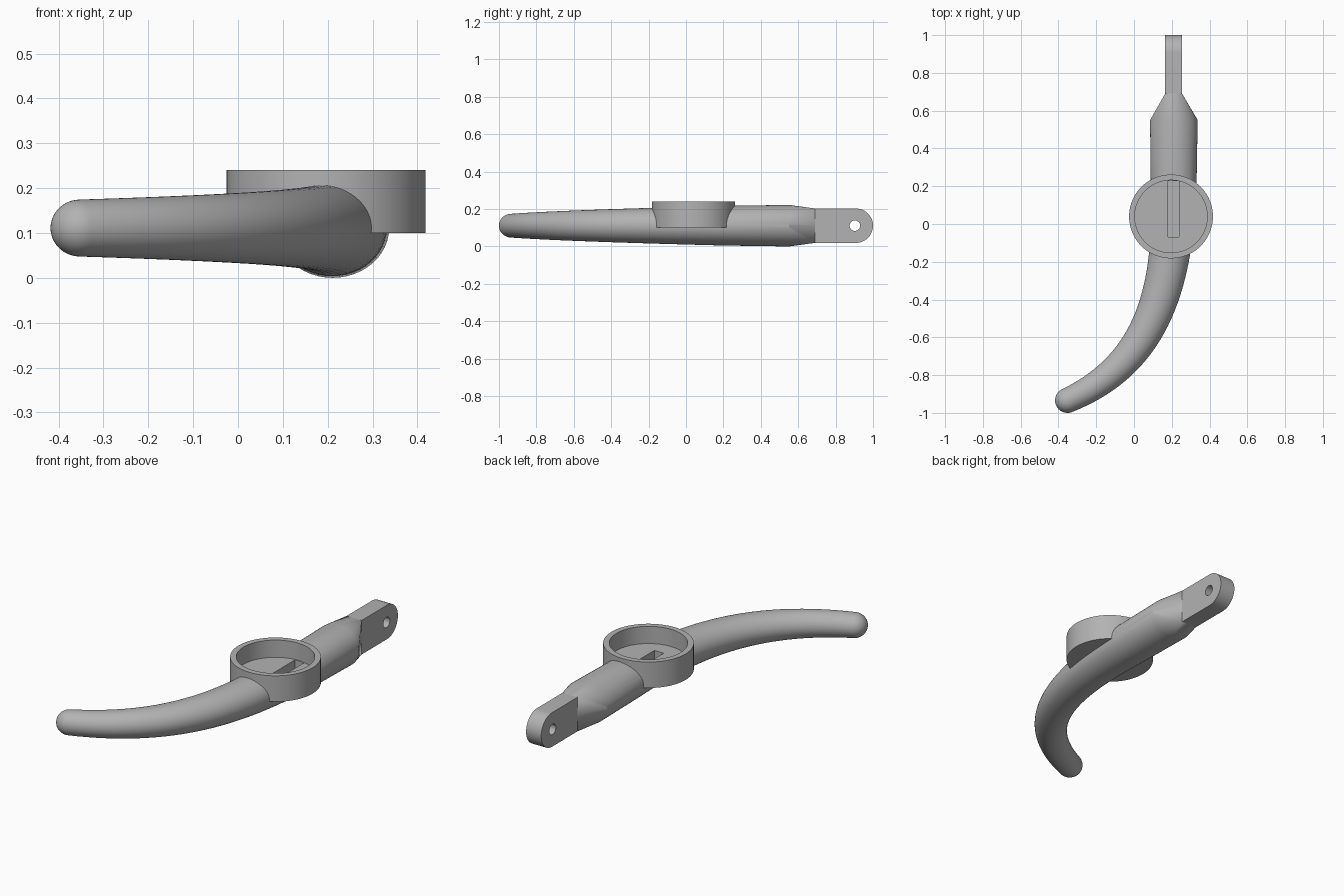
import bpy, bmesh
from math import sin, cos, pi, radians
from mathutils import Vector

if "Cube" in bpy.data.objects:
    bpy.data.objects.remove(bpy.data.objects["Cube"], do_unlink=True)

SIDES = 48
MID_Z = 0.111
CUP = Vector((0.196, 0.04, 0))

grey = bpy.data.materials.new("plain grey")
grey.use_nodes = True
grey.diffuse_color = (0.45, 0.45, 0.45, 1)
grey.node_tree.nodes["Principled BSDF"].inputs["Base Color"].default_value = grey.diffuse_color


def finish(name, bm):
    bmesh.ops.remove_doubles(bm, verts=bm.verts, dist=1e-5)
    bmesh.ops.recalc_face_normals(bm, faces=bm.faces)
    mesh = bpy.data.meshes.new(name)
    bm.to_mesh(mesh)
    bm.free()
    mesh.materials.append(grey)
    obj = bpy.data.objects.new(name, mesh)
    bpy.context.collection.objects.link(obj)
    return obj


def prism(name, points, direction):
    """Extrude a closed outline along a vector."""
    bm = bmesh.new()
    face = bm.faces.new([bm.verts.new(p) for p in points])
    new = bmesh.ops.extrude_face_region(bm, geom=[face])["geom"]
    verts = [v for v in new if isinstance(v, bmesh.types.BMVert)]
    bmesh.ops.translate(bm, verts=verts, vec=direction)
    if face.is_valid and len(face.link_loops if hasattr(face, "link_loops") else []) == 0:
        # keep a cap on the starting end
        caps = [f for f in bm.faces if set(f.verts) == set(face.verts)]
        if not caps:
            bm.faces.new(face.verts)
    return finish(name, bm)


def disc(name, radius, low, high, count=96):
    pts = [CUP + Vector((radius * cos(2 * pi * i / count),
                         radius * sin(2 * pi * i / count), low)) for i in range(count)]
    return prism(name, pts, (0, 0, high - low))


def ring(centre, tangent, rx, rz, square=False):
    """Cross-section across the path, elliptical or rectangular."""
    side = Vector((-tangent.y, tangent.x, 0))
    pts = []
    for i in range(SIDES):
        c, s = cos(2 * pi * i / SIDES), sin(2 * pi * i / SIDES)
        if square:
            c, s = [0 if abs(v) < 1e-6 else (1 if v > 0 else -1) for v in (c, s)]
        pts.append(centre + side * rx * c + Vector((0, 0, rz * s)))
    return pts


def at(x, y):
    return Vector((x, y, MID_Z))


# Grip: faceted shoulder, swept tapering arm, round tip
back = Vector((0, -1, 0))
rings = [ring(at(0.21, 0.69), back, 0.045, 0.092, True),
         ring(at(0.211, 0.55), back, 0.126, 0.111)]
p0, p1, p2, p3 = at(0.21, 0.2), at(0.21, -0.35), at(0.09, -0.74), at(-0.352, -0.934)
for i in range(33):
    t = i / 32
    u = 1 - t
    pos = p0 * u**3 + p1 * 3 * u * u * t + p2 * 3 * u * t * t + p3 * t**3
    tan = ((p1 - p0) * u * u + (p2 - p1) * 2 * u * t + (p3 - p2) * t * t).normalized()
    rings.append(ring(pos, tan, 0.121 - 0.055 * t, 0.106 - 0.0425 * t))
for i in range(1, 13):
    a = i / 12 * pi / 2
    rings.append(ring(p3 + tan * 0.066 * sin(a), tan, 0.066 * cos(a), 0.0635 * cos(a)))

bm = bmesh.new()
loops = [[bm.verts.new(p) for p in r] for r in rings]
bm.faces.new(loops[0])
for a, b in zip(loops, loops[1:]):
    for i in range(SIDES):
        j = (i + 1) % SIDES
        bm.faces.new((a[i], a[j], b[j], b[i]))
bmesh.ops.dissolve_degenerate(bm, dist=1e-6, edges=bm.edges)
handle = finish("lever_handle", bm)

# Flat mounting blade with a rounded end
outline = [(0.165, 0.66, MID_Z - 0.092)]
for i in range(25):
    a = -pi / 2 + pi * i / 24
    outline.append((0.165, 0.908 + 0.092 * cos(a), MID_Z + 0.092 * sin(a)))
outline.append((0.165, 0.66, MID_Z + 0.092))
blade = prism("mounting_blade", outline, (0.09, 0, 0))

# Round cup, and the shapes that hollow it out
cup = disc("round_cup", 0.222, 0.10, 0.24)
pocket = disc("pocket_cutter", 0.192, 0.147, 0.30)
slot = prism("slot_cutter", [(0.181, -0.069, 0.06), (0.237, -0.069, 0.06),
                             (0.237, 0.227, 0.06), (0.181, 0.227, 0.06)], (0, 0, 0.12))
hole = prism("hole_cutter", [(0.1, 0.903 + 0.028 * cos(2 * pi * i / 32),
                              MID_Z + 0.028 * sin(2 * pi * i / 32)) for i in range(32)],
             (0.25, 0, 0))

# Join the solids, then cut the pocket, slot and pivot hole
bpy.context.view_layer.objects.active = handle
for tool, mode in ((blade, "UNION"), (cup, "UNION"), (pocket, "DIFFERENCE"),
                   (slot, "DIFFERENCE"), (hole, "DIFFERENCE")):
    mod = handle.modifiers.new(tool.name, "BOOLEAN")
    mod.operation = mode
    mod.solver = "EXACT"
    mod.object = tool
    bpy.ops.object.modifier_apply(modifier=mod.name)
    bpy.data.objects.remove(tool, do_unlink=True)

bpy.ops.object.select_all(action="DESELECT")
handle.select_set(True)
bpy.ops.object.shade_smooth_by_angle(angle=radians(30))
